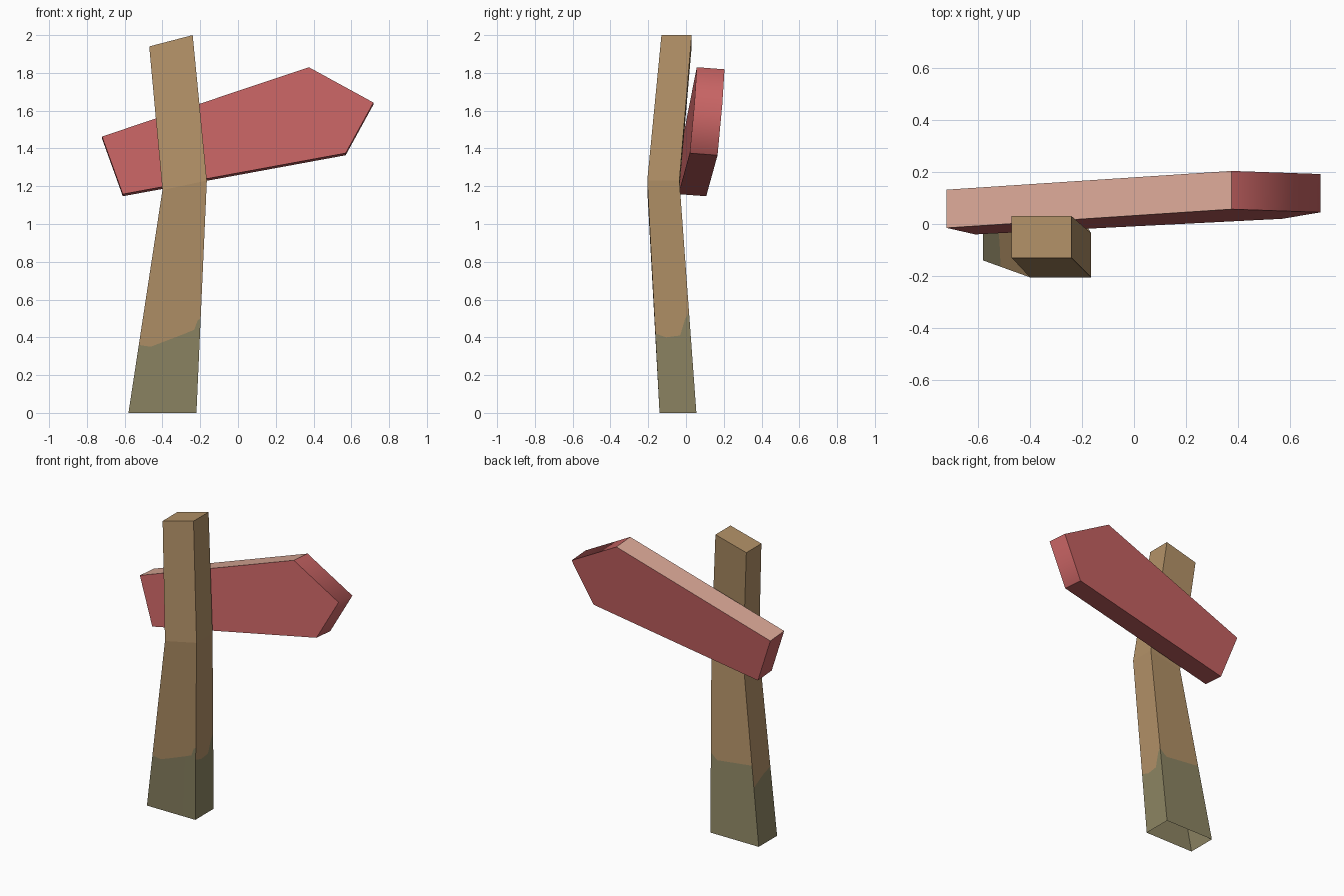
import bpy, bmesh
from mathutils import Vector

if "Cube" in bpy.data.objects:
    bpy.data.objects.remove(bpy.data.objects["Cube"])


def material(name, rgb):
    lin = [((c / 255 + 0.055) / 1.055) ** 2.4 for c in rgb]
    m = bpy.data.materials.new(name)
    m.diffuse_color = (*lin, 1)
    m.use_nodes = True
    m.node_tree.nodes["Principled BSDF"].inputs["Base Color"].default_value = m.diffuse_color
    return m


def finish(name, bm, mats):
    me = bpy.data.meshes.new(name)
    bm.to_mesh(me)
    bm.free()
    for m in mats:
        me.materials.append(m)
    ob = bpy.data.objects.new(name, me)
    bpy.context.collection.objects.link(ob)
    return ob


wood = material("brown wood", (178, 145, 103))
moss = material("mossy green", (141, 133, 99))
red = material("red paint", (200, 100, 100))
pink = material("faded pink edge", (217, 167, 150))

# Post: crooked, open underneath; rings run front-left, front-right, back-right, back-left
base = [Vector(p) for p in ((-.58, -.14, 0), (-.22, -.14, 0), (-.22, .055, 0), (-.58, .055, 0))]
bend = [Vector(p) for p in ((-.40, -.205, 1.18), (-.165, -.205, 1.23), (-.165, -.035, 1.23), (-.40, -.035, 1.18))]
top = [Vector(p) for p in ((-.47, -.13, 1.94), (-.24, -.13, 2), (-.24, .03, 2), (-.47, .03, 1.94))]
# Uneven moss line on each side: (position across side, height)
moss_lines = [
    [(0, .36), (.2, .35), (.75, .42), (.9, .44), (.95, .49), (1, .5)],
    [(0, .42), (.3, .40), (.7, .41), (.88, .5), (1, .53)],
    [(0, .52), (.15, .48), (1, .51)],
    [(0, .37), (.6, .42), (1, .44)],
]
bm = bmesh.new()


def face(points, mat):
    f = bm.faces.new([bm.verts.new(p) for p in points])
    f.material_index = mat
    return f


for i, line in enumerate(moss_lines):
    j = (i + 1) % 4
    for (u, zu), (v, zv) in zip(line, line[1:]):
        b0, b1 = base[i].lerp(base[j], u), base[i].lerp(base[j], v)
        t0, t1 = bend[i].lerp(bend[j], u), bend[i].lerp(bend[j], v)
        m0, m1 = b0.lerp(t0, zu / t0.z), b1.lerp(t1, zv / t1.z)
        face((b0, b1, m1, m0), 1)
        face((m0, m1, t1, t0), 0)
    face((bend[i], bend[j], top[j], top[i]), 0)
face(top, 0)
bmesh.ops.remove_doubles(bm, verts=bm.verts, dist=0.0005)
finish("post", bm, [wood, moss])

# Arrow board: slanted outline pushed back in depth, pale upper edge
outline = [Vector(p) for p in ((-.61, -.04, 1.158), (.57, .02, 1.375), (.717, .045, 1.643),
                               (.375, .057, 1.83), (-.72, -.015, 1.463))]
depth = Vector((0, .147, -.011))
bm = bmesh.new()
front = [bm.verts.new(p) for p in outline]
back = [bm.verts.new(p + depth) for p in outline]
bm.faces.new(front)
bm.faces.new(back[::-1])
for i in range(5):
    j = (i + 1) % 5
    f = bm.faces.new((front[j], front[i], back[i], back[j]))
    f.material_index = 1 if i == 3 else 0
# Only the arrow tip is shaded smooth
for f in bm.faces:
    f.smooth = True
for e in bm.edges:
    e.smooth = set(e.verts) == {front[2], back[2]}
finish("arrow_board", bm, [red, pink])
